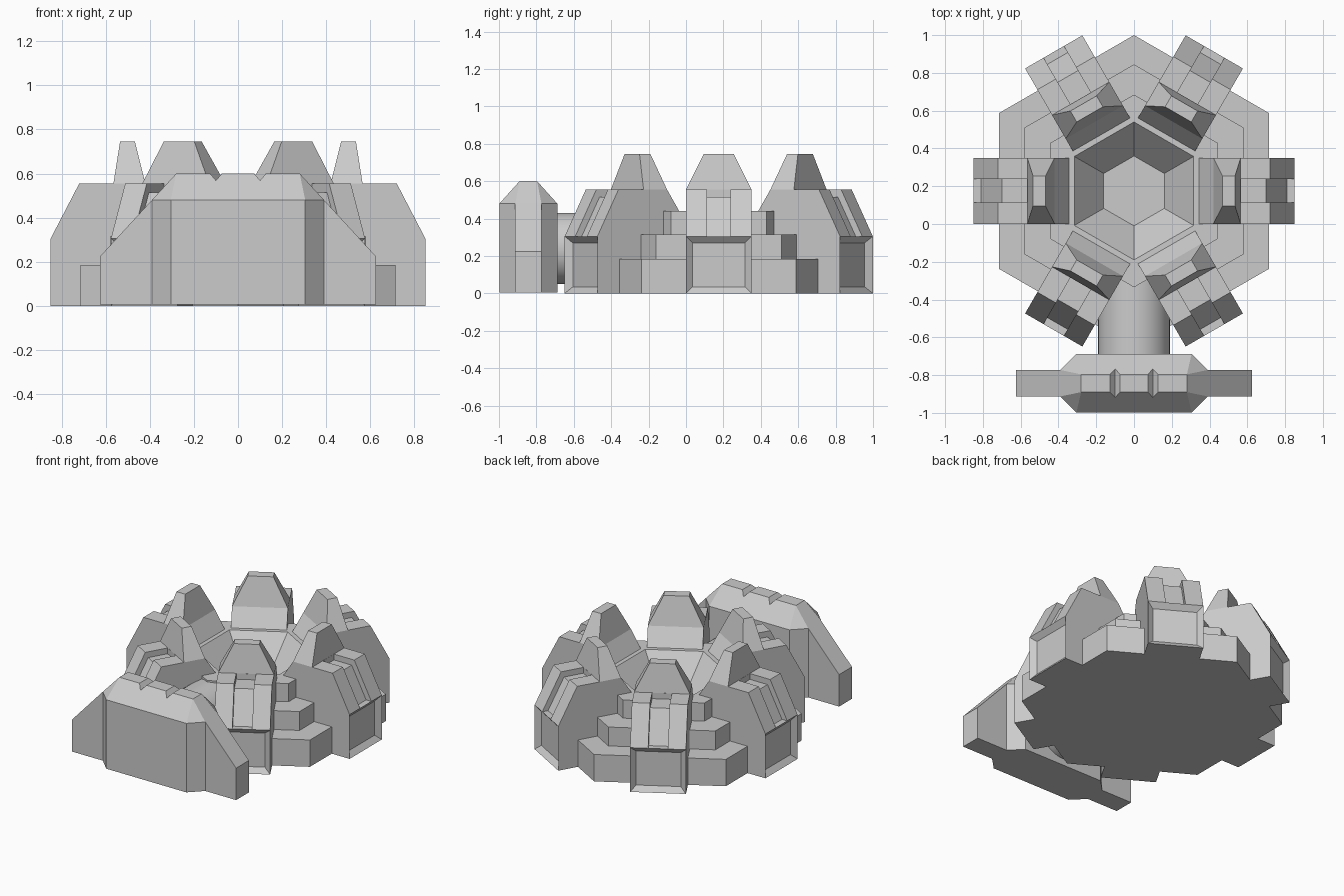
import bpy, bmesh
from math import cos, sin, radians, pi

if "Cube" in bpy.data.objects:
    bpy.data.objects.remove(bpy.data.objects["Cube"])

HUB = (0, 0.175, 0)


def finish(bm, name, loc=(0, 0, 0)):
    bmesh.ops.recalc_face_normals(bm, faces=bm.faces[:])
    me = bpy.data.meshes.new(name)
    bm.to_mesh(me)
    bm.free()
    ob = bpy.data.objects.new(name, me)
    ob.location = loc
    bpy.context.collection.objects.link(ob)
    return ob


def prism(profile, y0, y1):
    """Extrude an xz outline along y."""
    bm = bmesh.new()
    f = bm.faces.new([bm.verts.new((x, y0, z)) for x, z in profile])
    ext = bmesh.ops.extrude_face_region(bm, geom=[f])['geom']
    bmesh.ops.translate(bm, vec=(0, y1 - y0, 0),
                        verts=[v for v in ext if isinstance(v, bmesh.types.BMVert)])
    bmesh.ops.recalc_face_normals(bm, faces=bm.faces[:])
    return bm


def hull(points):
    bm = bmesh.new()
    for p in points:
        bm.verts.new(p)
    bmesh.ops.convex_hull(bm, input=bm.verts[:])
    bmesh.ops.dissolve_limit(bm, angle_limit=radians(1), verts=bm.verts[:], edges=bm.edges[:])
    return bm


def cut(ob, cutter):
    m = ob.modifiers.new("cut", 'BOOLEAN')
    m.operation = 'DIFFERENCE'
    m.solver = 'EXACT'
    m.object = cutter
    cutter.hide_render = True
    cutter.hide_viewport = True


def bake(ob):
    """Apply the cuts and remove their cutters."""
    cutters = [m.object for m in ob.modifiers]
    dg = bpy.context.evaluated_depsgraph_get()
    me = bpy.data.meshes.new_from_object(ob.evaluated_get(dg))
    ob.modifiers.clear()
    ob.data = me
    for c in cutters:
        bpy.data.objects.remove(c)


# Stepped hexagonal base with a sunken funnel in the middle
bm = bmesh.new()
steps = [(.825, 0), (.825, .185), (.67, .185), (.67, .315), (.51, .315),
         (.51, .44), (.365, .44), (.185, .24)]
rings = [[bm.verts.new((r * cos(pi / 2 + i * pi / 3), r * sin(pi / 2 + i * pi / 3), z))
          for i in range(6)] for r, z in steps]
for a, b in zip(rings, rings[1:]):
    for i in range(6):
        j = (i + 1) % 6
        bm.faces.new((a[i], a[j], b[j], b[i]))
bm.faces.new(rings[0])
bm.faces.new(rings[-1])
finish(bm, "stepped_base", HUB)

# Buttress: side profile, recessed end panel, groove down the outer slope
bm = prism([(.345, 0), (.85, 0), (.85, .305), (.72, .555), (.42, .555), (.345, .44)], -.175, .175)
end = [f for f in bm.faces if f.normal.x > .99]
bmesh.ops.inset_region(bm, faces=end, thickness=.05, depth=-.03)
buttress = finish(bm, "buttress_1", HUB)
groove = finish(prism([(.566, .515), (.70, .515), (.81, .305), (.95, .305), (.95, .65), (.566, .65)],
                      -.062, .062), "groove_cutter", HUB)
cut(buttress, groove)
bake(buttress)

# Tapered tower standing on each buttress
tower = finish(hull([(x, s * .175, .555) for x in (.42, .565) for s in (-1, 1)] +
                    [(x, s * .08, .745) for x in (.468, .535) for s in (-1, 1)]),
               "tower_1", HUB)

# Six copies around the hub
for part, label in ((buttress, "buttress"), (tower, "tower")):
    for i in range(1, 6):
        ob = bpy.data.objects.new(f"{label}_{i + 1}", part.data)
        ob.location = HUB
        ob.rotation_euler.z = i * pi / 3
        bpy.context.collection.objects.link(ob)

# Front wall body: clipped corners and a hipped top
YC = -.843
plan = [(sx * x, YC + sy * y) for x, y in ((.305, .155), (.39, .07)) for sx in (-1, 1) for sy in (-1, 1)]
wall = finish(hull([(x, y, z) for x, y in plan for z in (.005, .48)] +
                   [(sx * .28, YC + sy * .047, .6) for sx in (-1, 1) for sy in (-1, 1)]),
              "front_wall")
# V notches along the ridge
for s in (-1, 1):
    x = s * .1
    cut(wall, finish(prism([(x, .568), (x + .05, .628), (x - .05, .628)], -1.05, -.6), "notch_cutter"))
bake(wall)

# Sloping side wings of the wall
for s, side in ((-1, "left"), (1, "right")):
    finish(prism([(s * x, z) for x, z in ((.36, .005), (.625, .005), (.625, .225), (.39, .48), (.36, .48))],
                 YC - .07, YC + .07), f"{side}_wing")

# Round passage joining wall and base
bpy.ops.mesh.primitive_cylinder_add(vertices=48, radius=.19, depth=.48,
                                    location=(0, -.46, .24), rotation=(pi / 2, 0, 0))
passage = bpy.context.object
passage.name = "round_passage"
bpy.ops.object.shade_smooth_by_angle(angle=radians(35))
